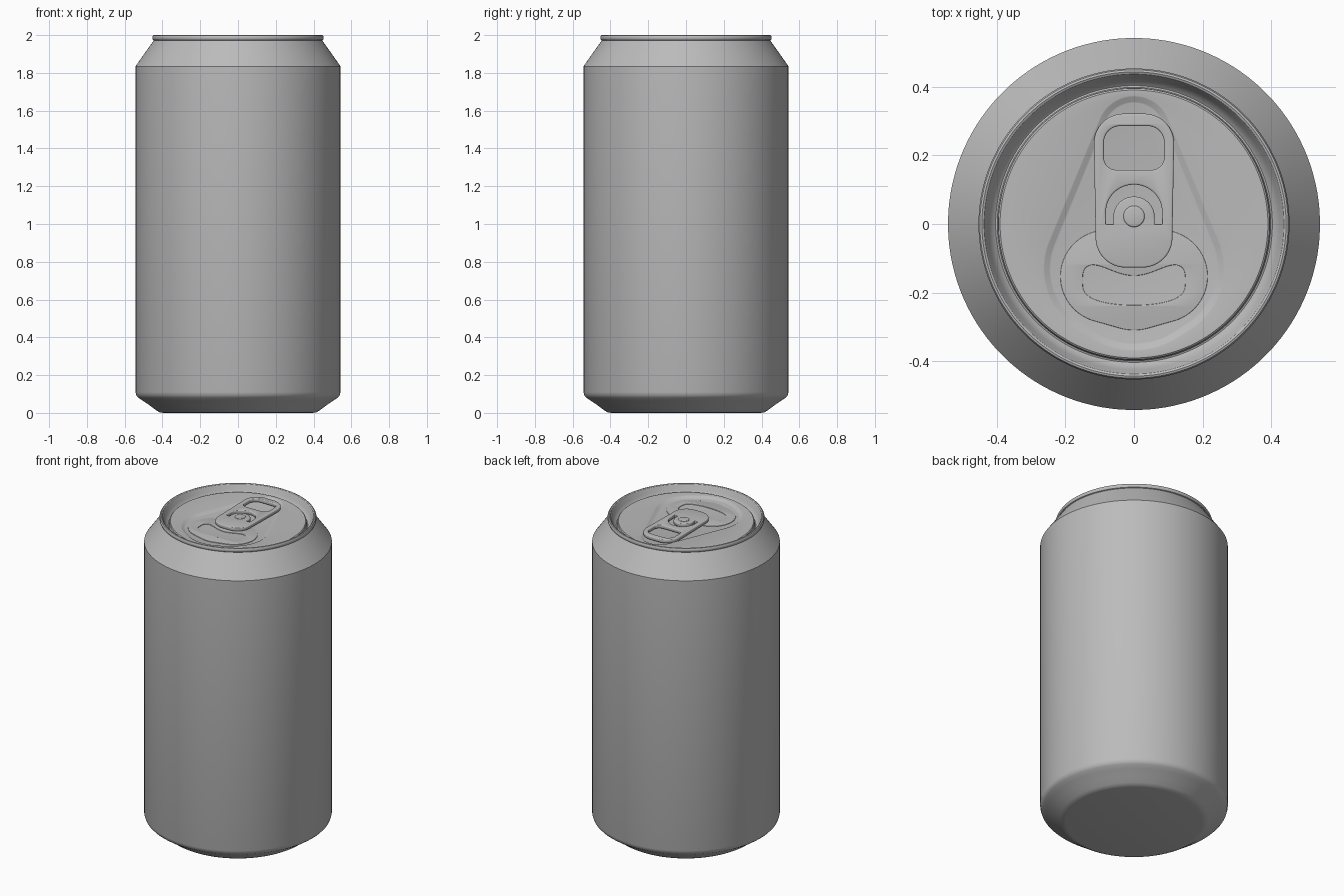
import bpy, bmesh, math
from math import sin, cos, pi

if "Cube" in bpy.data.objects:
    bpy.data.objects.remove(bpy.data.objects["Cube"])

N = 128
metal = bpy.data.materials.new("brushed_aluminium")
metal.diffuse_color = (0.5, 0.5, 0.5, 1)
metal.use_nodes = True
metal.node_tree.nodes["Principled BSDF"].inputs["Base Color"].default_value = metal.diffuse_color


def finish(ob, angle=30):
    ob.data.materials.clear()
    ob.data.materials.append(metal)
    bpy.ops.object.select_all(action='DESELECT')
    ob.select_set(True)
    bpy.context.view_layer.objects.active = ob
    bpy.ops.object.shade_smooth_by_angle(angle=math.radians(angle))


def hull(circles, grow=0.0, n=N):
    """Rounded outline around circles (x, y, r), one point per normal direction."""
    pts = []
    for i in range(n):
        a = 2 * pi * (i + 0.5) / n
        c, s = cos(a), sin(a)
        x, y, r = max(circles, key=lambda k: k[0] * c + k[1] * s + k[2])
        pts.append((x + (r + grow) * c, y + (r + grow) * s))
    return pts


def loft(name, loops, cap_start=False, cap_end=True, angle=30):
    """Skin a list of (outline, z) loops from first to last."""
    bm = bmesh.new()
    rings = [[bm.verts.new((x, y, z)) for x, y in pts] for pts, z in loops]
    for a, b in zip(rings, rings[1:]):
        for i in range(N):
            j = (i + 1) % N
            bm.faces.new((a[i], a[j], b[j], b[i]))
    if cap_start:
        bm.faces.new(rings[0][::-1])
    if cap_end:
        bm.faces.new(rings[-1])
    me = bpy.data.meshes.new(name)
    bm.to_mesh(me)
    bm.free()
    ob = bpy.data.objects.new(name, me)
    bpy.context.collection.objects.link(ob)
    finish(ob, angle)
    return ob


def plate(name, outlines, z, half, bevel):
    """Flat rounded-edge plate; outlines after the first become holes."""
    cu = bpy.data.curves.new(name, 'CURVE')
    cu.dimensions, cu.fill_mode = '2D', 'BOTH'
    cu.extrude, cu.bevel_depth, cu.bevel_resolution = half - bevel, bevel, 2
    cu.offset = -bevel
    for pts in outlines:
        sp = cu.splines.new('POLY')
        sp.points.add(len(pts) - 1)
        for p, (x, y) in zip(sp.points, pts):
            p.co = (x, y, 0, 1)
        sp.use_cyclic_u = True
    ob = bpy.data.objects.new(name, cu)
    bpy.context.collection.objects.link(ob)
    ob.location.z = z
    bpy.ops.object.select_all(action='DESELECT')
    ob.select_set(True)
    bpy.context.view_layer.objects.active = ob
    bpy.ops.object.convert(target='MESH')
    ob = bpy.context.object
    bm = bmesh.new()
    bm.from_mesh(ob.data)
    bmesh.ops.remove_doubles(bm, verts=bm.verts, dist=1e-5)
    bm.to_mesh(ob.data)
    bm.free()
    finish(ob, 40)
    return ob


def circle(r):
    return hull([(0, 0, r)])


# can body: base, wall, neck, rolled rim and the groove inside it
profile = [(0.395, 0.0), (0.415, 0.003), (0.432, 0.013), (0.465, 0.038), (0.505, 0.065),
           (0.528, 0.081), (0.538, 0.092), (0.543, 0.11), (0.543, 1.835),
           (0.446, 1.972), (0.451, 1.975), (0.454, 1.982), (0.454, 1.991), (0.450, 1.998),
           (0.444, 2.0), (0.438, 1.997), (0.433, 1.988), (0.425, 1.965), (0.413, 1.945),
           (0.404, 1.938), (0.399, 1.940), (0.397, 1.945)]
loft("can_body", [(circle(r), z) for r, z in profile], cap_start=True, cap_end=False)

# lid panel with a teardrop recess
drop = [(0, 0.265, 0.11), (-0.055, -0.13, 0.21), (0.055, -0.13, 0.21), (0, -0.13, 0.24)]
loft("lid_panel", [(circle(0.397), 1.945), (circle(0.396), 1.962), (circle(0.391), 1.966),
                   (hull(drop), 1.966), (hull(drop, -0.004), 1.965),
                   (hull(drop, -0.018), 1.955), (hull(drop, -0.022), 1.954)])

# mouth flap with a kidney-shaped dent
mouth = hull([(-0.08, -0.153, 0.135), (0.08, -0.153, 0.135), (0, -0.16, 0.15)])
dent = []
for i in range(64):
    t = 2 * pi * i / 64
    x, s = 0.15 * cos(t), sin(t)
    y = -0.165 + 0.072 * math.copysign(abs(s) ** 0.6, s)
    if s > 0:
        y -= 0.058 * (1 - (x / 0.15) ** 2) ** 2
    dent.append((x, y))
plate("mouth_flap", [mouth, dent], 1.9545, 0.003, 0.002)

# pull tab with finger hole and arched slot around the rivet
tab = hull([(sx * 0.03, 0.235, 0.087) for sx in (-1, 1)] + [(sx * 0.025, -0.04, 0.087) for sx in (-1, 1)])
finger = hull([(sx * 0.04, 0.238, 0.048) for sx in (-1, 1)] + [(sx * 0.052, 0.194, 0.036) for sx in (-1, 1)])
arc = [pi * i / 32 for i in range(33)]
slot = [(0.082, 0.0)] + [(0.082 * cos(a), 0.035 + 0.08 * sin(a)) for a in arc] + [(-0.082, 0.0)]
slot += [(-0.06, 0.0)] + [(-0.06 * cos(a), 0.022 + 0.058 * sin(a)) for a in arc] + [(0.06, 0.0)]
plate("pull_tab", [tab, finger, slot], 1.971, 0.011, 0.005)

# rivet
loft("rivet", [(hull([(0, 0.022, r)]), z) for r, z in
               [(0.031, 1.955), (0.031, 1.983), (0.028, 1.986), (0.024, 1.987)]])
